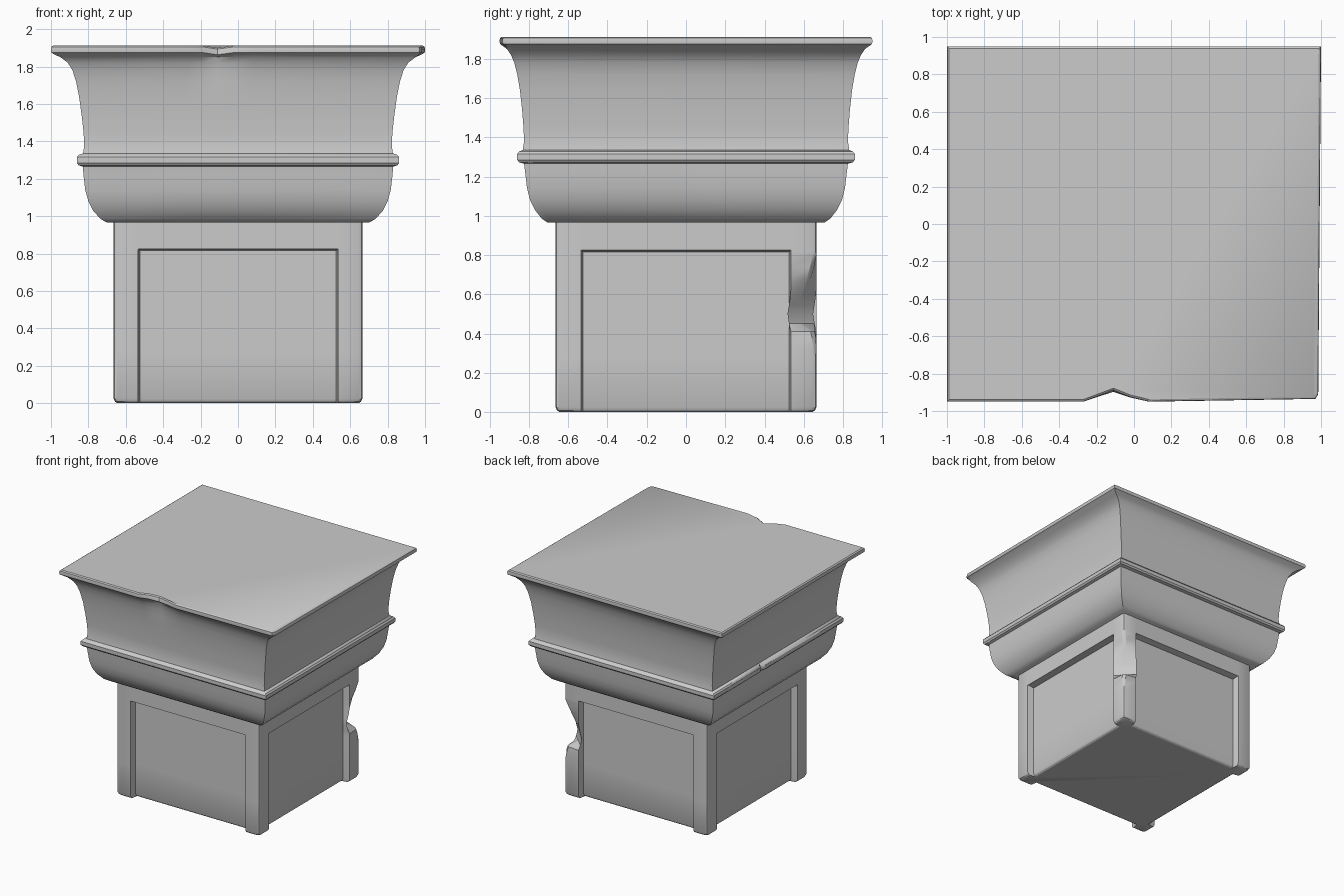
import bpy, bmesh

if "Cube" in bpy.data.objects:
    bpy.data.objects.remove(bpy.data.objects["Cube"])


def loft(name, rings, angle=0.6):
    """Skin closed rings of equal point count and cap both ends."""
    bm = bmesh.new()
    vs = [[bm.verts.new(p) for p in r] for r in rings]
    n = len(rings[0])
    for a, b in zip(vs, vs[1:]):
        for i in range(n):
            j = (i + 1) % n
            bm.faces.new((a[i], a[j], b[j], b[i]))
    bm.faces.new(vs[0][::-1])
    bm.faces.new(vs[-1])
    bmesh.ops.recalc_face_normals(bm, faces=bm.faces)
    me = bpy.data.meshes.new(name)
    bm.to_mesh(me)
    bm.free()
    ob = bpy.data.objects.new(name, me)
    bpy.context.collection.objects.link(ob)
    bpy.ops.object.select_all(action='DESELECT')
    ob.select_set(True)
    bpy.context.view_layer.objects.active = ob
    bpy.ops.object.shade_smooth_by_angle(angle=angle)
    return ob


def interp(table, z):
    for (z0, v0), (z1, v1) in zip(table, table[1:]):
        if z0 <= z <= z1:
            return v0 + (v1 - v0) * (z - z0) / (z1 - z0)
    return table[0][1] if z < table[0][0] else table[-1][1]


# Moulded capital: (half x, half y, z) up the profile
profile = [(.70, .705, .965), (.735, .735, .985), (.775, .77, 1.03), (.80, .795, 1.08),
           (.817, .81, 1.14), (.825, .818, 1.21), (.83, .825, 1.265),
           (.852, .85, 1.272), (.862, .86, 1.285), (.862, .86, 1.315), (.852, .85, 1.328),
           (.828, .832, 1.335), (.822, .825, 1.38), (.826, .828, 1.45), (.836, .835, 1.54),
           (.85, .846, 1.64), (.866, .86, 1.72), (.885, .875, 1.78), (.91, .892, 1.82),
           (.95, .912, 1.85), (.985, .935, 1.866), (.998, .948, 1.875),
           (1.0, .95, 1.89), (.998, .948, 1.905), (.988, .938, 1.912)]
chip = [(1.68, 0), (1.80, .025), (1.86, .045), (1.90, .06), (1.92, .06)]


def capital_ring(hx, hy, z):
    c = interp(chip, z)                       # broken front rim
    nick = .025 if 1.27 < z < 1.33 else 0     # cracked bead on the left
    worn = .015 if z > 1.86 else 0            # worn front right corner
    dip = .012 if z > 1.86 else 0
    ring = [(-hx, -hy, z), (-.27, -hy, z), (-.19, -hy + c * .5, z),
            (-.11, -hy + c, z - dip), (-.02, -hy + c * .4, z), (.08, -hy, z),
            (hx - 2 * worn, -hy + worn, z), (hx - worn, -hy + .04, z), (hx, hy, z), (-hx, hy, z),
            (-hx, .24, z), (-hx + nick, .21, z), (-hx, .18, z)]
    return ring


loft("moulded_capital", [capital_ring(*p) for p in profile])

# Shaft with recessed panels and corner posts; back right post is gouged
gouge = [(.28, 1.4), (.32, 1.33), (.41, 1.29), (.45, 1.18), (.50, 1.165),
         (.58, 1.19), (.68, 1.25), (.80, 1.32), (.84, 1.4)]


def shaft_ring(z, half, depth):
    d = half - depth
    # one corner, counter-clockwise, turned through four quarters
    corner = [(.525 if depth else .53, -d), (.535, -half), (half - .02, -half),
              (half - .006, -half + .006), (half, -half + .02), (half, -.535),
              (d, -.525 if depth else -.53)]
    ring = []
    for q in range(4):
        for x, y in corner:
            for _ in range(q):
                x, y = -y, x
            cut = max(0, x + y - interp(gouge, z)) / 2
            ring.append((x - cut, y - cut, z))
    return ring


R = .055
levels = [(0, .645, R), (.008, .657, R), (.025, .665, R)]
levels += [(z, .665, R) for z in (.28, .32, .38, .41, .45, .50, .54, .58, .63, .68, .74, .80, .815)]
levels += [(.825, .665, 0), (.97, .665, 0)]
loft("panelled_shaft", [shaft_ring(*l) for l in levels], .5)
